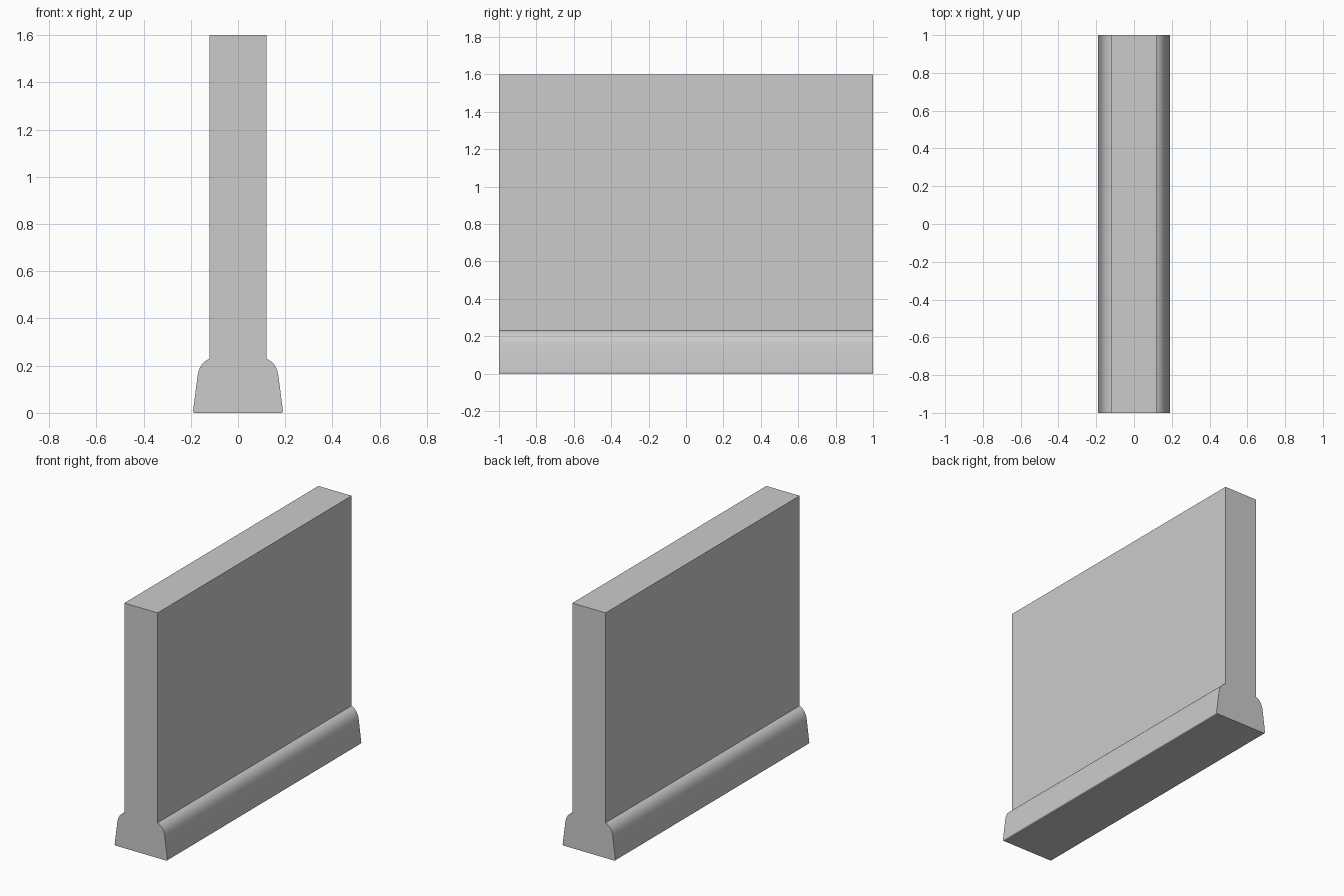
import bpy, bmesh, math
from mathutils import Vector

if "Cube" in bpy.data.objects:
    bpy.data.objects.remove(bpy.data.objects["Cube"])


def arc(a, ctrl, b, steps):
    """Points of a quadratic curve from a to b."""
    a, ctrl, b = Vector(a), Vector(ctrl), Vector(b)
    return [a * (1 - t) ** 2 + ctrl * 2 * t * (1 - t) + b * t * t
            for t in (i / steps for i in range(steps + 1))]


# Right half of the cross-section (x, z): rounded foot, sloped side, shoulder, wall
half = arc((0.182, 0), (0.191, 0), (0.19, 0.011), 4)
half += arc((0.171, 0.158), (0.163, 0.212), (0.12, 0.23), 10)
half += [Vector((0.12, 1.6))]
profile = half + [Vector((-p.x, p.y)) for p in reversed(half)]

# Wall with its flared footing, extruded along y
bm = bmesh.new()
face = bm.faces.new([bm.verts.new((p.x, -1, p.y)) for p in profile])
ext = bmesh.ops.extrude_face_region(bm, geom=[face], use_keep_orig=True)
moved = [g for g in ext["geom"] if isinstance(g, bmesh.types.BMVert)]
bmesh.ops.translate(bm, verts=moved, vec=(0, 2, 0))
bmesh.ops.recalc_face_normals(bm, faces=bm.faces)

mesh = bpy.data.meshes.new("barrier_wall")
bm.to_mesh(mesh)
bm.free()
wall = bpy.data.objects.new("barrier_wall", mesh)
bpy.context.collection.objects.link(wall)

# Smooth footing curves, crisp wall edges
bpy.context.view_layer.objects.active = wall
wall.select_set(True)
bpy.ops.object.shade_smooth_by_angle(angle=math.radians(20))
